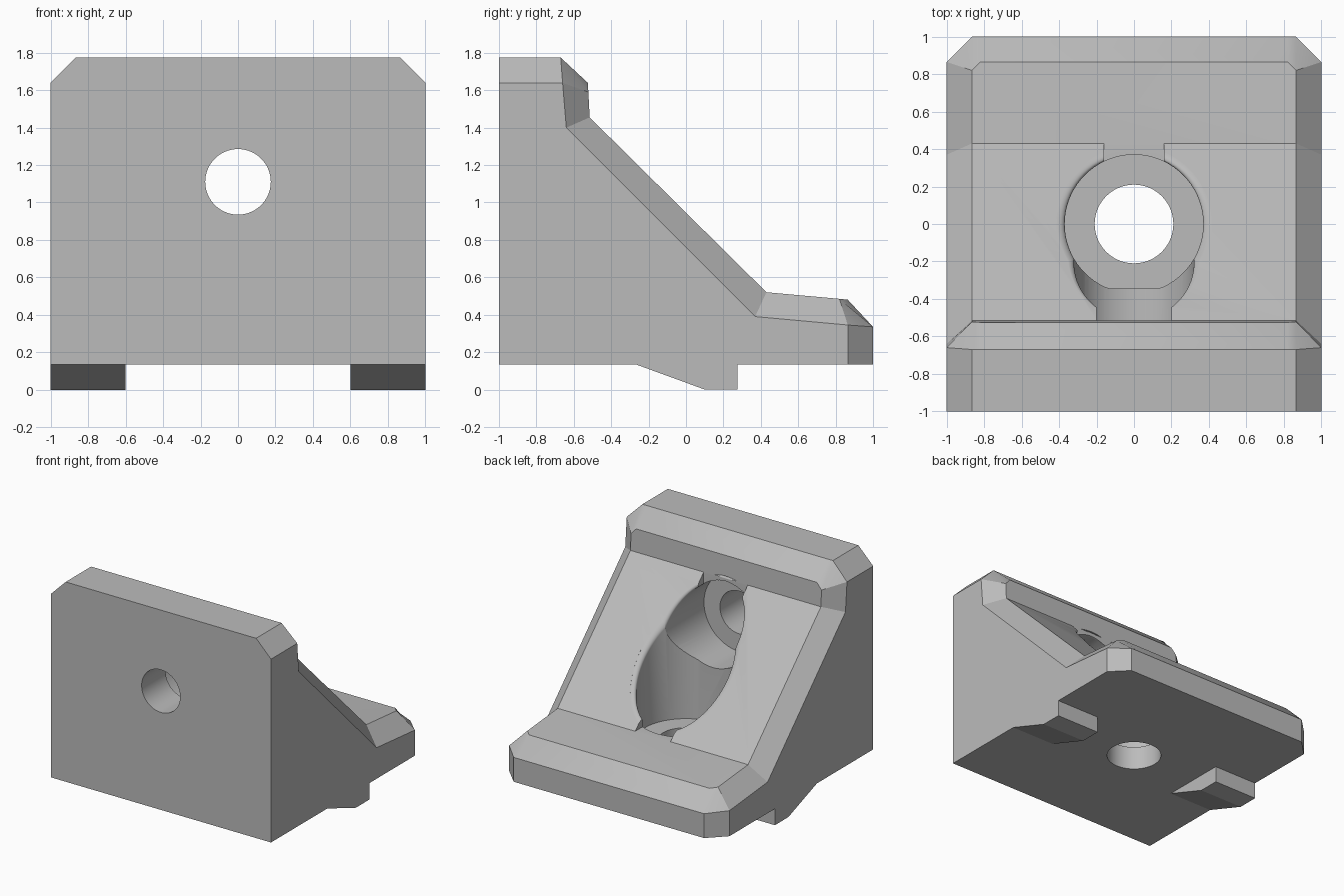
import bpy, bmesh
from math import sin, cos, pi

cube = bpy.data.objects.get("Cube")
if cube:
    bpy.data.objects.remove(cube, do_unlink=True)

grey = bpy.data.materials.new("plain_grey")
grey.use_nodes = True
grey.diffuse_color = (0.5, 0.5, 0.5, 1)
grey.node_tree.nodes["Principled BSDF"].inputs["Base Color"].default_value = (0.5, 0.5, 0.5, 1)

SLOPE = 0.945     # y + z along the sloped face
BORE_Z = 1.11     # height of the horizontal bore


def loft(name, rings):
    """Skin a list of equal-length point rings and cap both ends."""
    bm = bmesh.new()
    rows = [[bm.verts.new(p) for p in ring] for ring in rings]
    n = len(rows[0])
    for a, b in zip(rows, rows[1:]):
        for i in range(n):
            j = (i + 1) % n
            bm.faces.new((a[i], a[j], b[j], b[i]))
    bm.faces.new(rows[0])
    bm.faces.new(rows[-1])
    bmesh.ops.remove_doubles(bm, verts=bm.verts[:], dist=1e-4)
    bmesh.ops.dissolve_limit(bm, angle_limit=0.01, verts=bm.verts[:], edges=bm.edges[:])
    bmesh.ops.recalc_face_normals(bm, faces=bm.faces[:])
    mesh = bpy.data.meshes.new(name)
    bm.to_mesh(mesh)
    bm.free()
    obj = bpy.data.objects.new(name, mesh)
    bpy.context.collection.objects.link(obj)
    mesh.materials.append(grey)
    return obj


def prism(name, x0, x1, profile):
    return loft(name, [[(x, y, z) for y, z in profile] for x in (x0, x1)])


def box(name, x, y0, y1, z0, z1):
    return prism(name, -x, x, [(y0, z0), (y1, z0), (y1, z1), (y0, z1)])


def circle(r, n=72):
    return [(r * cos(2 * pi * i / n), r * sin(2 * pi * i / n)) for i in range(n)]


def upright(name, r, z0, z1, flat=-9):
    return loft(name, [[(x, max(y, flat), z) for x, y in circle(r)] for z in (z0, z1)])


def level(name, r, y0, y1):
    return loft(name, [[(x, y, BORE_Z + z) for x, z in circle(r)] for y in (y0, y1)])


def flare(name, r, vertical, f=0.045):
    """Rounded rim where a bore breaks through the sloped face."""
    steps = [(r + f, 0.08)]
    steps += [(r + f - f * sin(t), f * cos(t) - f) for t in (k * pi / 16 for k in range(9))]
    steps.append((r - 0.02, -f - 0.01))
    rings = []
    for rad, h in steps:
        if vertical:
            rings.append([(x, y, SLOPE - y + h) for x, y in circle(rad)])
        else:
            rings.append([(x, SLOPE - BORE_Z - z + h, BORE_Z + z) for x, z in circle(rad)])
    return loft(name, rings)


def cut(target, cutter):
    mod = target.modifiers.new("cut", "BOOLEAN")
    mod.operation = "DIFFERENCE"
    mod.solver = "EXACT"
    mod.object = cutter
    bpy.context.view_layer.objects.active = target
    bpy.ops.object.modifier_apply(modifier=mod.name)
    bpy.data.objects.remove(cutter, do_unlink=True)


# Bracket body: side profiles at the outer face, chamfer edge and inner corner
outer = [(-1, .135), (.865, .135), (.865, .345), (.865, .345), (.37, .39),
         (-.64, 1.40), (-.66, 1.64), (-.66, 1.64), (-1, 1.64)]
edge = [(-1, .135), (1, .135), (1, .335), (.82, .485), (.43, .52),
        (-.515, 1.455), (-.522, 1.59), (-.67, 1.775), (-1, 1.775)]
inner = edge[:]
inner[3] = (.865, .48)
inner[6] = (-.525, 1.64)
stations = [(-1, outer), (-.865, edge), (-.82, inner), (.82, inner), (.865, edge), (1, outer)]
body = loft("bracket_body", [[(x, y, z) for y, z in prof] for x, prof in stations])

# Rounded rims and the trimmed lips at both ends of the opening
cut(body, flare("upright_rim", .37, True))
cut(body, flare("level_rim", .32, False))
cut(body, box("lower_lip", .16, .32, .43, .52, .8))
cut(body, box("upper_lip", .2, -.515, -.2, 1.33, 1.455))

# Counterbores and screw holes
cut(body, upright("upright_counterbore", .37, .33, 2, -.345))
cut(body, level("level_counterbore", .32, -.69, 2))
cut(body, upright("upright_hole", .21, -.2, .6))
cut(body, level("level_hole", .175, -1.2, -.4))

# Locating feet under both sides
foot = [(-.27, .135), (.1, 0), (.275, 0), (.275, .135)]
right_foot = prism("right_foot", -1, -.6, foot)
left_foot = prism("left_foot", .6, 1, foot)

# Smooth the bores, keep the flat faces crisp
bpy.ops.object.select_all(action="DESELECT")
body.select_set(True)
bpy.context.view_layer.objects.active = body
bpy.ops.object.shade_smooth_by_angle(angle=0.4)
